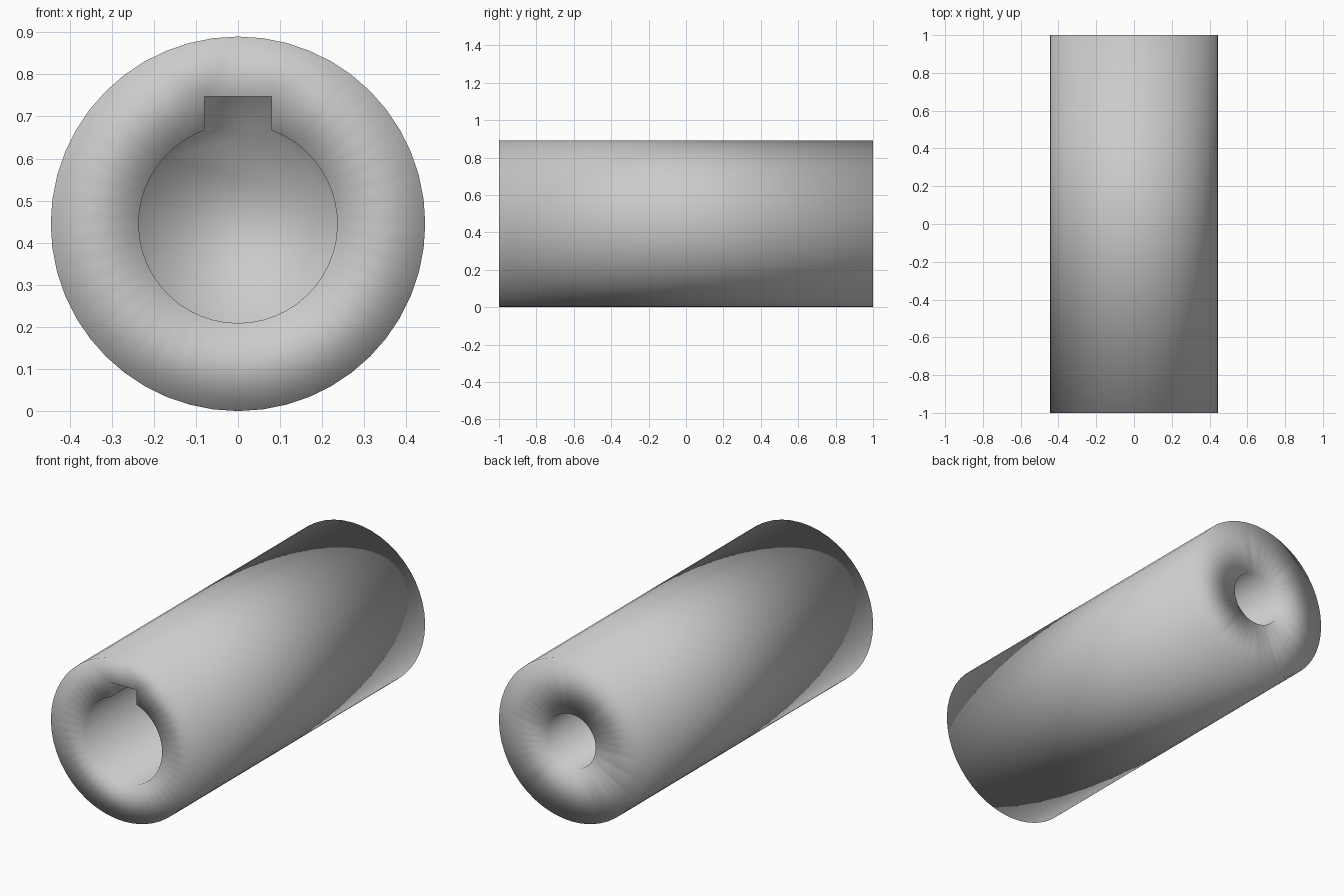
import bpy, bmesh
from math import sin, cos, pi, asin, sqrt

if "Cube" in bpy.data.objects:
    bpy.data.objects.remove(bpy.data.objects["Cube"])

R = 0.445            # outer radius, also the axis height
BORE_R = 0.236       # keyed front bore
BACK_R = 0.148       # plain rear bore
KEY_W, KEY_TOP = 0.08, 0.303
FRONT_DEPTH, BACK_DEPTH = 0.8, 0.6
SEG = 48


def circle(r):
    return [(r * sin(2 * pi * i / SEG), r * cos(2 * pi * i / SEG)) for i in range(SEG)]


def keyed_circle():
    # circle with a rectangular slot at the top, clockwise from the slot's right side
    a0 = asin(KEY_W / BORE_R)
    n = SEG - 4
    arc = [a0 + (2 * pi - 2 * a0) * i / n for i in range(n + 1)]
    pts = [(BORE_R * sin(a), BORE_R * cos(a)) for a in arc]
    return pts + [(-KEY_W, KEY_TOP), (KEY_W, KEY_TOP)]


bm = bmesh.new()


def ring(pts, y):
    vs = [bm.verts.new((x, y, z + R)) for x, z in pts]
    es = [bm.edges.new((vs[i], vs[(i + 1) % len(vs)])) for i in range(len(vs))]
    return vs, es


def wall(a, b):
    n = len(a)
    for i in range(n):
        j = (i + 1) % n
        bm.faces.new((a[i], a[j], b[j], b[i]))


# outer barrel
of, of_e = ring(circle(R), -1)
ob, ob_e = ring(circle(R), 1)
wall(of, ob)

# blind bores: keyed at the front, plain at the back
for pts, y, depth, outer_e in (
        (keyed_circle(), -1, FRONT_DEPTH, of_e),
        (circle(BACK_R), 1, -BACK_DEPTH, ob_e)):
    rim, rim_e = ring(pts, y)
    end, _ = ring(pts, y + depth)
    wall(rim, end)
    bm.faces.new(end)
    # annular end face
    bmesh.ops.triangle_fill(bm, use_beauty=True, edges=outer_e + rim_e, normal=(0, y, 0))

bmesh.ops.recalc_face_normals(bm, faces=bm.faces)
for f in bm.faces:
    f.smooth = True

mesh = bpy.data.meshes.new("keyed_sleeve")
bm.to_mesh(mesh)
bm.free()
bpy.context.collection.objects.link(bpy.data.objects.new("keyed_sleeve", mesh))
